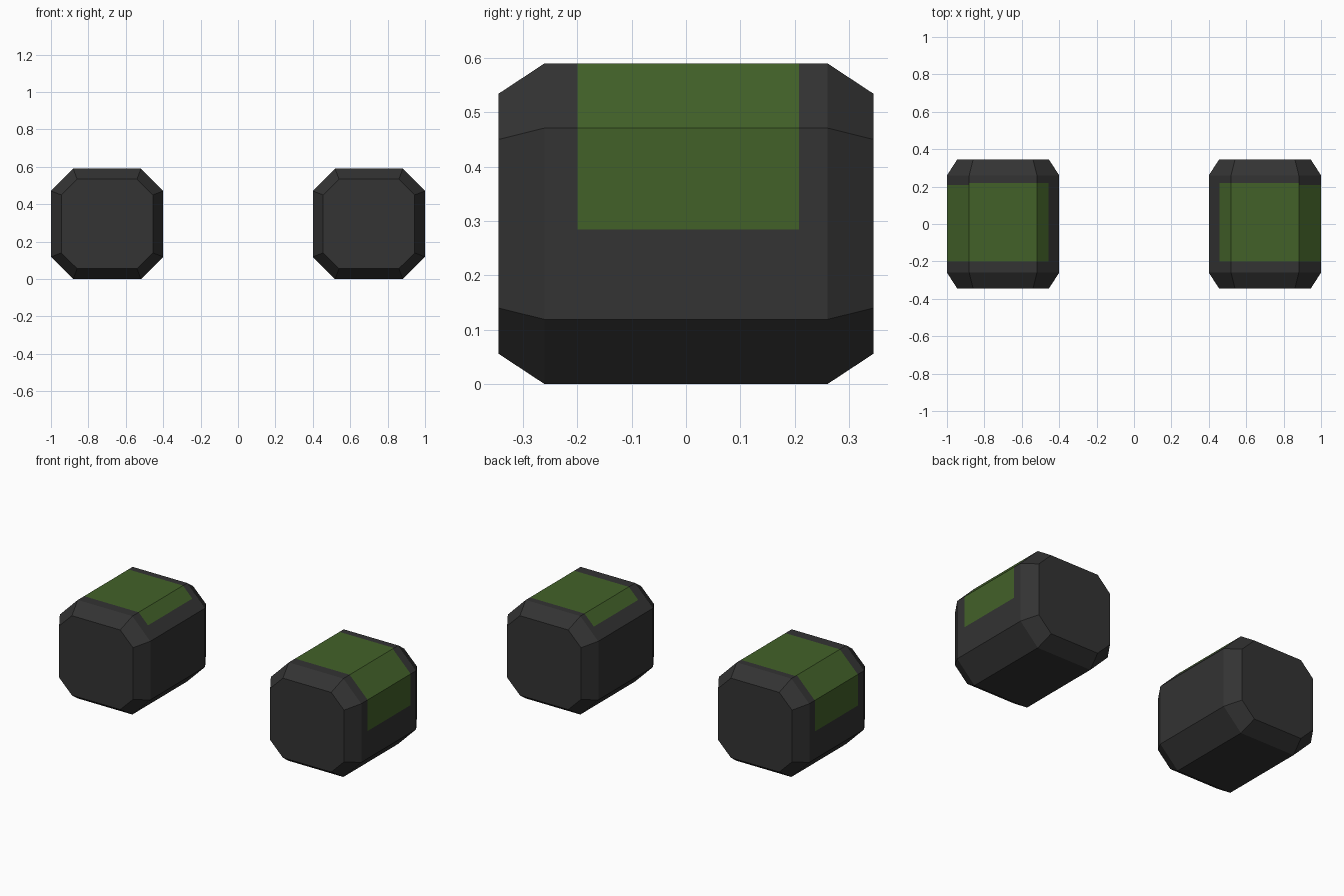
import bpy, bmesh

if "Cube" in bpy.data.objects:
    bpy.data.objects.remove(bpy.data.objects["Cube"])


def material(name, color):
    m = bpy.data.materials.new(name)
    m.diffuse_color = (*color, 1)
    m.use_nodes = True
    m.node_tree.nodes["Principled BSDF"].inputs["Base Color"].default_value = m.diffuse_color
    return m


DARK = material("dark grey", (0.033, 0.033, 0.033))
GREEN = material("moss green", (0.055, 0.120, 0.022))


def lerp(a, b, t):
    return (a[0] + (b[0] - a[0]) * t, a[1] + (b[1] - a[1]) * t)


def octagon(hx, hz, cx, cz):
    """Chamfered rectangle with two extra points where the green patch ends."""
    p = [(cx, -hz), (hx, -cz), (hx, cz), (cx, hz),
         (-cx, hz), (-hx, cz), (-hx, -cz), (-cx, -hz)]
    p.insert(5, lerp(p[4], p[5], 0.52))   # end on the inner chamfer
    p.insert(2, lerp(p[1], p[2], 0.47))   # end on the outer side
    return p


OUTER = octagon(0.30, 0.295, 0.181, 0.176)
INNER = octagon(0.245, 0.239, 0.16, 0.155)
STATIONS = [(-0.345, INNER), (-0.26, OUTER), (-0.20, OUTER), (0.208, OUTER),
            (0.22, OUTER), (0.26, OUTER), (0.345, INNER)]


def block(name, side):
    bm = bmesh.new()
    rings = [[bm.verts.new((side * (0.70 + x), y, 0.295 + z)) for x, z in prof]
             for y, prof in STATIONS]
    n = len(OUTER)
    for i in range(len(rings) - 1):
        a, b = rings[i], rings[i + 1]
        for j in range(n):
            k = (j + 1) % n
            f = bm.faces.new((a[j], a[k], b[k], b[j]))
            # green patch wraps the top, both chamfers and the upper outer side
            if (i == 2 and 2 <= j <= 5) or (i == 3 and 4 <= j <= 5):
                f.material_index = 1
    bm.faces.new(rings[0])
    bm.faces.new(rings[-1])
    bmesh.ops.recalc_face_normals(bm, faces=bm.faces)
    me = bpy.data.meshes.new(name)
    bm.to_mesh(me)
    bm.free()
    me.materials.append(DARK)
    me.materials.append(GREEN)
    bpy.context.collection.objects.link(bpy.data.objects.new(name, me))


# mirrored pair of chamfered blocks
block("right_block", 1)
block("left_block", -1)
